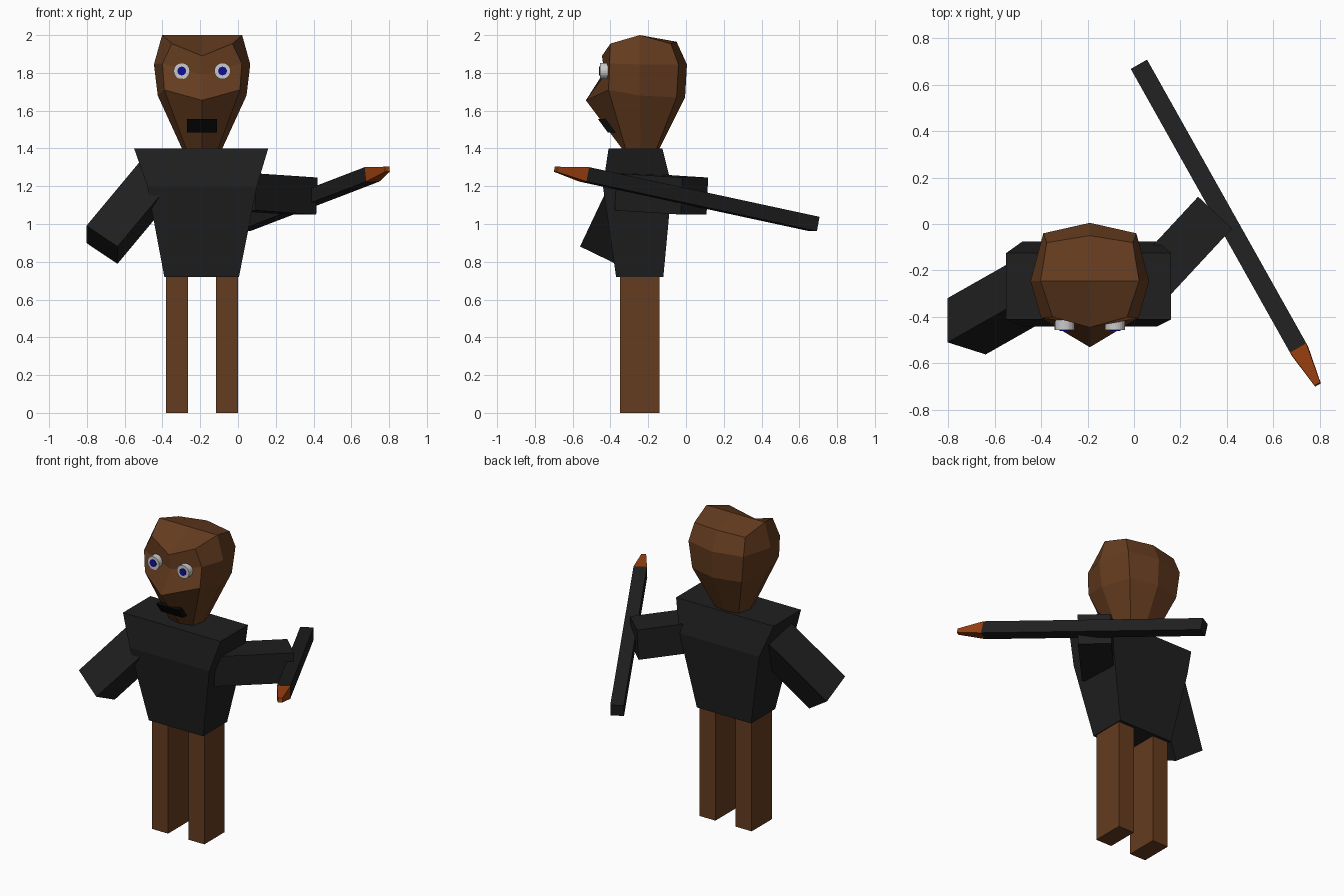
import bpy, bmesh
from math import radians
from mathutils import Vector

if "Cube" in bpy.data.objects:
    bpy.data.objects.remove(bpy.data.objects["Cube"])

CX = -0.19  # body centre line


def material(name, rgb):
    m = bpy.data.materials.new(name)
    m.diffuse_color = (*rgb, 1)
    m.use_nodes = True
    m.node_tree.nodes["Principled BSDF"].inputs["Base Color"].default_value = m.diffuse_color
    return m


BROWN = material("brown", (0.13, 0.045, 0.014))
BLACK = material("black", (0.014, 0.014, 0.014))
MOUTH = material("mouth_black", (0.003, 0.003, 0.003))
ORANGE = material("orange", (0.32, 0.05, 0.005))
WHITE = material("eye_white", (0.55, 0.55, 0.55))
BLUE = material("eye_blue", (0.005, 0.005, 0.3))


def loft(name, rings, mat, cap_point=None):
    """Skin matching rings of points and close both ends."""
    bm = bmesh.new()
    vs = [[bm.verts.new(p) for p in r] for r in rings]
    n = len(vs[0])
    for a, b in zip(vs, vs[1:]):
        for i in range(n):
            j = (i + 1) % n
            bm.faces.new((a[i], a[j], b[j], b[i]))
    bm.faces.new(vs[0][::-1])
    if cap_point:
        tip = bm.verts.new(cap_point)
        for i in range(0, n, 2):
            bm.faces.new((vs[-1][i], vs[-1][i + 1], vs[-1][(i + 2) % n], tip))
    else:
        bm.faces.new(vs[-1])
    bmesh.ops.recalc_face_normals(bm, faces=bm.faces)
    me = bpy.data.meshes.new(name)
    bm.to_mesh(me)
    bm.free()
    ob = bpy.data.objects.new(name, me)
    bpy.context.collection.objects.link(ob)
    me.materials.append(mat)
    return ob


def rect(x0, x1, y0, y1, z):
    return [(x0, y0, z), (x1, y0, z), (x1, y1, z), (x0, y1, z)]


def beam(name, a, b, u, v, mat, end_scale=1.0):
    """Box from a to b; u and v are half-width vectors of the section."""
    a, b, u, v = map(Vector, (a, b, u, v))
    corners = [u + v, v - u, -u - v, u - v]
    loft(name, [[a + c for c in corners], [b + c * end_scale for c in corners]], mat)


def disc(name, x, y, z, r, depth, mat):
    bpy.ops.mesh.primitive_cylinder_add(vertices=24, radius=r, depth=depth,
                                        location=(x, y, z), rotation=(radians(90), 0, 0))
    ob = bpy.context.object
    ob.name = name
    ob.data.materials.append(mat)


# Legs
for side, s in (("right", -1), ("left", 1)):
    x = CX + s * 0.132
    loft(side + "_leg", [rect(x - 0.058, x + 0.058, -0.35, -0.14, z) for z in (0, 0.72)], BROWN)

# Torso: narrow waist, deepest at the chest
loft("torso", [rect(-0.39, 0.005, -0.37, -0.12, 0.72),
               rect(-0.48, 0.10, -0.44, -0.075, 1.2),
               rect(-0.55, 0.16, -0.41, -0.125, 1.4)], BLACK)

# Arms
end = Vector((-0.72, -0.44, 0.89))
beam("right_arm", end, end + Vector((0.60, 0.34, 0.72)) * 0.5,
     (0, 0.095, -0.046), (0.082, -0.026, -0.055), BLACK)
beam("left_arm", (0.345, 0.045, 1.148), (0.02, -0.305, 1.17),
     (0.073, -0.068, 0), (0.004, 0.004, 0.098), BLACK)

# Stick with tapered tip
u, v = (0.035, 0.02, 0), (-0.004, 0.007, 0.038)
beam("stick", (0.025, 0.68, 1.0), (0.71, -0.54, 1.263), u, v, BLACK)
beam("stick_tip", (0.71, -0.54, 1.263), (0.79, -0.69, 1.29), u, v, ORANGE, 0.35)

# Head: half rings from back centre round to front centre, mirrored
HALF_RINGS = [
    [(0, -0.14, 1.4), (0.085, -0.155, 1.4), (0.107, -0.24, 1.4), (0.085, -0.32, 1.4), (0, -0.34, 1.4)],
    [(0, -0.005, 1.67), (0.18, -0.05, 1.67), (0.235, -0.245, 1.68), (0.2, -0.41, 1.71), (0, -0.53, 1.655)],
    [(0, 0.005, 1.845), (0.2, -0.04, 1.845), (0.255, -0.245, 1.845), (0.21, -0.405, 1.85), (0, -0.43, 1.79)],
    [(0, -0.05, 1.965), (0.185, -0.08, 1.955), (0.212, -0.245, 2.0), (0.16, -0.40, 1.955), (0, -0.445, 1.89)],
]
rings = []
for half in HALF_RINGS:
    full = half + [(-x, y, z) for x, y, z in half[-2:0:-1]]
    # start on a corner so the crown quads meet at the top point
    full = full[2:] + full[:2]
    rings.append([(x + CX, y, z) for x, y, z in full])
loft("head", rings, BROWN, (CX, -0.245, 2.0))

# Eyes
for side, s in (("right", -1), ("left", 1)):
    x = CX + s * 0.108
    disc(side + "_eye", x, -0.42, 1.81, 0.043, 0.07, WHITE)
    disc(side + "_pupil", x, -0.42, 1.81, 0.023, 0.08, BLUE)

# Mouth, tilted along the slope of the jaw
beam("mouth", (CX - 0.08, -0.42, 1.52), (CX + 0.08, -0.42, 1.52),
     (0, 0.026, -0.035), (0, 0.02, 0.0), MOUTH)
